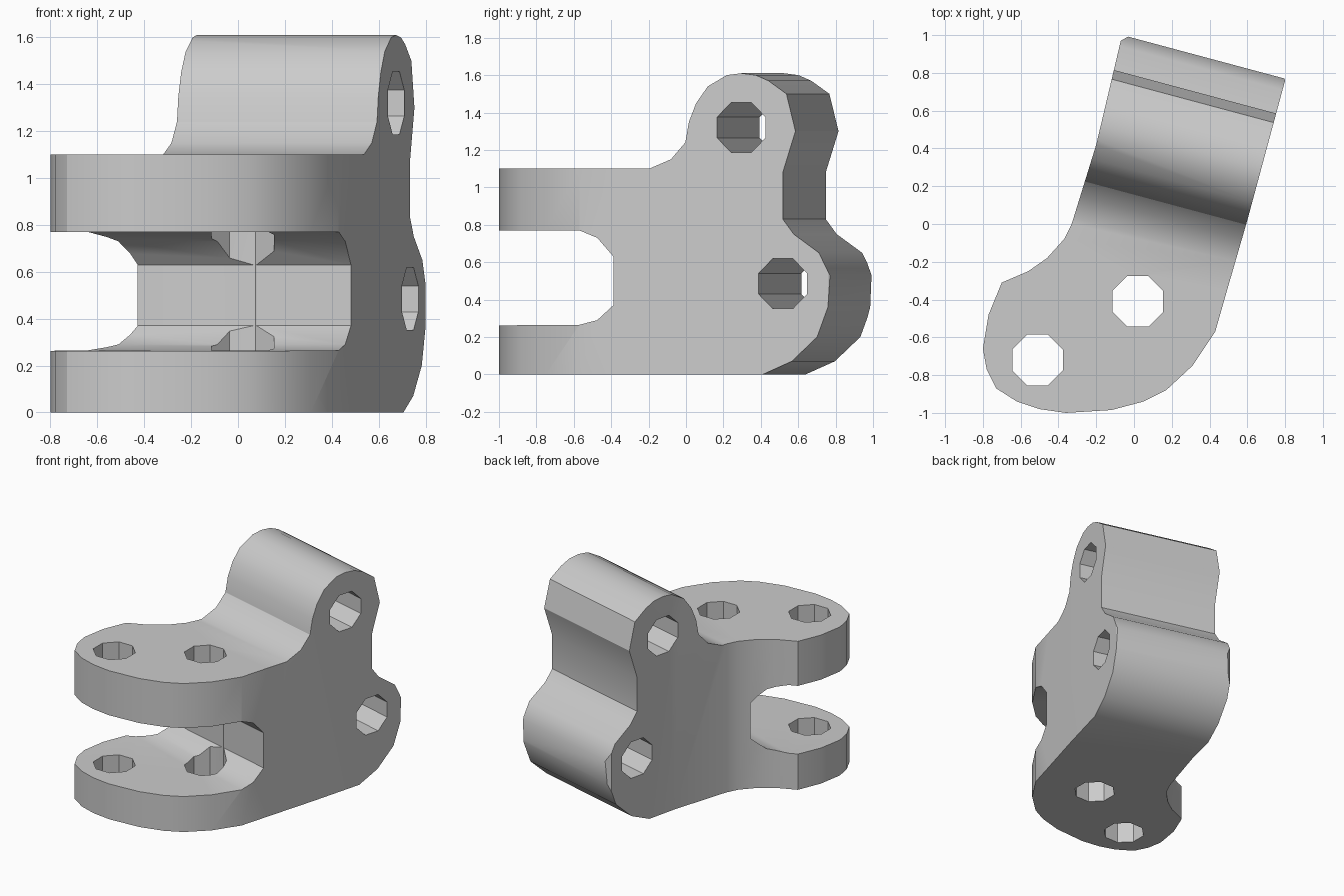
import bpy, math
from mathutils import Matrix, Vector

cube = bpy.data.objects.get("Cube")
if cube:
    bpy.data.objects.remove(cube)

TILT = math.radians(-15)  # the knuckle axis is turned about z
# Maps (profile x, profile y, depth) to (across, up, along the knuckle axis)
SIDEWAYS = Matrix.Rotation(TILT, 4, 'Z') @ Matrix(
    ((0, 0, 1, 0), (1, 0, 0, 0), (0, 1, 0, 0), (0, 0, 0, 1)))

grey = bpy.data.materials.new("light grey")
grey.use_nodes = True
colour = (0.6, 0.6, 0.6, 1)
grey.diffuse_color = colour
grey.node_tree.nodes["Principled BSDF"].inputs["Base Color"].default_value = colour


def prism(name, points, low, high, matrix=Matrix()):
    """Extrude a closed counter-clockwise outline from low to high."""
    n = len(points)
    verts = [matrix @ Vector((x, y, d)) for d in (low, high) for x, y in points]
    faces = [tuple(reversed(range(n))), tuple(range(n, 2 * n))]
    faces += [(i, (i + 1) % n, n + (i + 1) % n, n + i) for i in range(n)]
    mesh = bpy.data.meshes.new(name)
    mesh.from_pydata(verts, [], faces)
    mesh.materials.append(grey)
    obj = bpy.data.objects.new(name, mesh)
    bpy.context.collection.objects.link(obj)
    return obj


def ring(cx, cy, r, sides=8):
    angles = [math.tau * (i + 0.5) / sides for i in range(sides)]
    return [(cx + r * math.cos(a), cy + r * math.sin(a)) for a in angles]


def combine(target, tool, operation):
    mod = target.modifiers.new(tool.name, 'BOOLEAN')
    mod.operation, mod.solver, mod.object = operation, 'EXACT', tool
    bpy.context.view_layer.objects.active = target
    bpy.ops.object.modifier_apply(modifier=mod.name)
    bpy.data.objects.remove(tool)


# Side profile: forked plates in front, two knuckles at the back
side = [(-1.3, 0), (.58, 0), (.74, .07), (.88, .2), (.94, .36), (.95, .53), (.89, .65),
        (.75, .75), (.69, .83), (.69, 1.08), (.76, 1.3), (.71, 1.5), (.61, 1.57),
        (.54, 1.6), (.46, 1.61), (.38, 1.6), (.275, 1.54), (.21, 1.45), (.17, 1.35),
        (.15, 1.24), (.07, 1.15), (-.05, 1.1), (-1.3, 1.1), (-1.3, .77), (-.44, .77),
        (-.34, .73), (-.25, .63), (-.25, .37), (-.34, .29), (-.44, .265), (-1.3, .26)]
bracket = prism("clevis_bracket", side, -1.2, 1.2, SIDEWAYS)

# Plan outline trims the profile to the rounded plates and the slanted arm
plan = [(-.8, -.66), (-.78, -.77), (-.73, -.87), (-.62, -.94), (-.5, -.98), (-.36, -1),
        (-.12, -.985), (.05, -.94), (.17, -.88), (.31, -.75), (.43, -.57), (.49, -.36),
        (.6, .02), (.8, .76), (.79, .79), (0, 1.01), (-.07, .97), (-.2, .42), (-.33, 0),
        (-.37, -.08), (-.46, -.18), (-.56, -.25), (-.7, -.31), (-.77, -.48)]
combine(bracket, prism("plan_trim", plan, -.5, 2.5), 'INTERSECT')

# Pin holes down through the plates, then along both knuckles
for x, y in ((.02, -.41), (-.51, -.72)):
    combine(bracket, prism("plate_hole", ring(x, y, .145), -.5, 2), 'DIFFERENCE')
for v, z in ((.46, 1.32), (.69, .485)):
    combine(bracket, prism("knuckle_hole", ring(v, z, .145), -1.2, 1.2, SIDEWAYS),
            'DIFFERENCE')

bpy.ops.object.select_all(action='DESELECT')
bracket.select_set(True)
bpy.context.view_layer.objects.active = bracket
bpy.ops.object.shade_smooth_by_angle(angle=math.radians(30))
